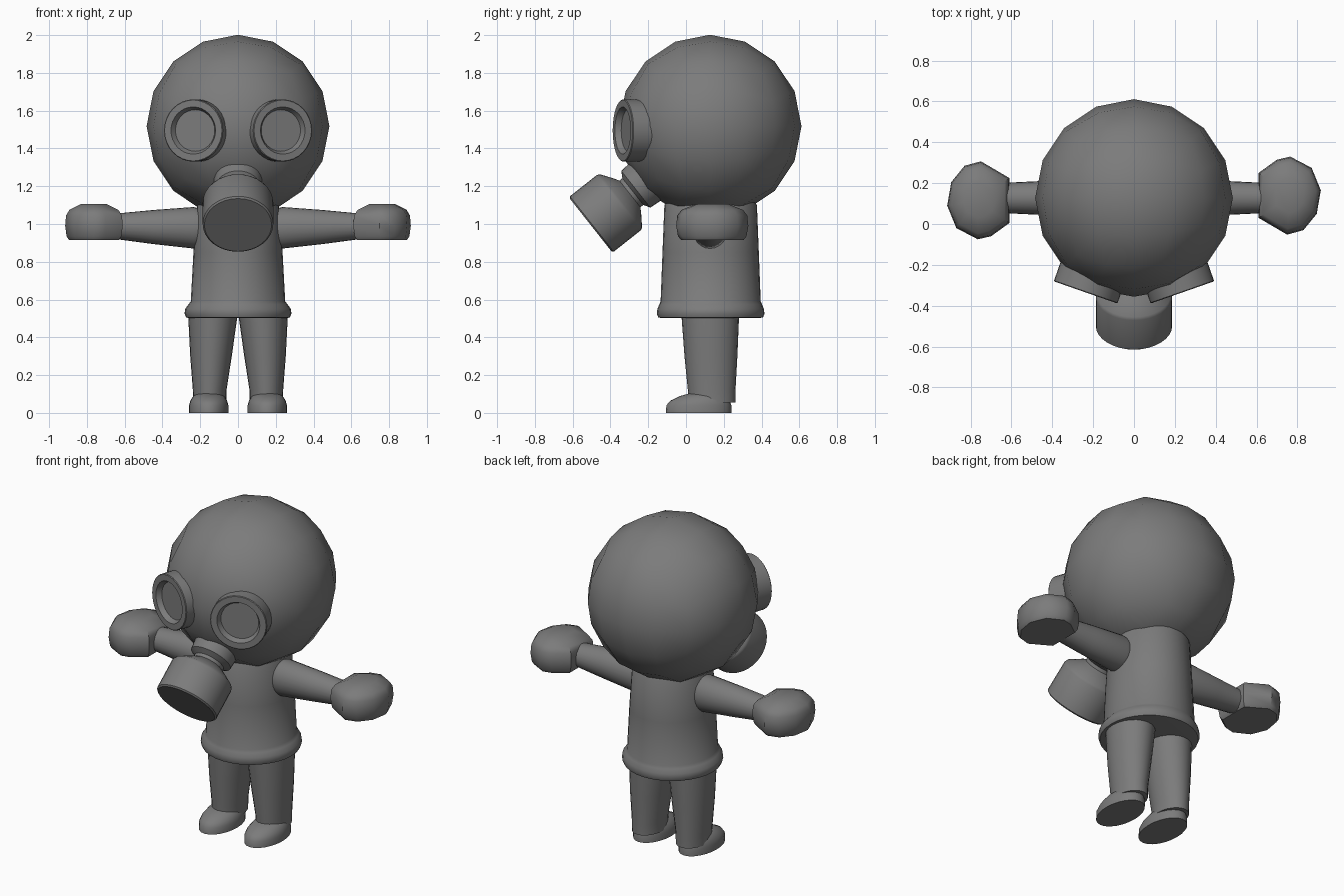
import bpy, bmesh, math
from mathutils import Vector

if "Cube" in bpy.data.objects:
    bpy.data.objects.remove(bpy.data.objects["Cube"])

grey = bpy.data.materials.new("charcoal grey")
grey.diffuse_color = (0.2, 0.2, 0.2, 1)
grey.use_nodes = True
grey.node_tree.nodes["Principled BSDF"].inputs["Base Color"].default_value = grey.diffuse_color
X, Y, Z = Vector((1, 0, 0)), Vector((0, 1, 0)), Vector((0, 0, 1))
MID = 0.1275  # depth of the body's centre line


def finish(name, bm, angle):
    bmesh.ops.recalc_face_normals(bm, faces=bm.faces[:])
    mesh = bpy.data.meshes.new(name)
    bm.to_mesh(mesh)
    bm.free()
    mesh.materials.append(grey)
    ob = bpy.data.objects.new(name, mesh)
    bpy.context.collection.objects.link(ob)
    bpy.ops.object.select_all(action='DESELECT')
    ob.select_set(True)
    bpy.context.view_layer.objects.active = ob
    bpy.ops.object.shade_smooth_by_angle(angle=math.radians(angle))
    return ob


def ellipse(center, u, v, ru, rv, n=24):
    return [Vector(center) + u * ru * math.cos(2 * math.pi * i / n)
            + v * rv * math.sin(2 * math.pi * i / n) for i in range(n)]


def loft(name, rings, angle=35):
    """Skin a closed solid through a series of rings."""
    bm = bmesh.new()
    vs = [[bm.verts.new(p) for p in r] for r in rings]
    n = len(vs[0])
    for a, b in zip(vs, vs[1:]):
        for i in range(n):
            j = (i + 1) % n
            bm.faces.new((a[i], a[j], b[j], b[i]))
    bm.faces.new(vs[0])
    bm.faces.new(vs[-1])
    return finish(name, bm, angle)


def turned(name, origin, axis, u, profile, n=32, angle=35):
    """Solid of revolution from (distance, radius) pairs along an axis."""
    v = axis.cross(u)
    return loft(name, [ellipse(Vector(origin) + axis * t, u, v, r, r, n)
                       for t, r in profile], angle)


# head: ball with sixteen sides round each main circle
bm = bmesh.new()
bmesh.ops.create_cube(bm, size=2)
bmesh.ops.subdivide_edges(bm, edges=bm.edges[:], cuts=3, use_grid_fill=True)
for v in bm.verts:
    d = Vector([math.tan(c * math.pi / 4) for c in v.co]).normalized()
    v.co = d * 0.484 + Vector((0, MID, 1.518))
finish("head", bm, 40)

# shirt with a rolled hem: (height, half width, half depth)
loft("shirt", [ellipse((0, MID + 0.003, z), X, Y, rx, ry, 32) for z, rx, ry in [
    (0.503, 0.262, 0.262), (0.505, 0.275, 0.277), (0.525, 0.283, 0.285),
    (0.55, 0.28, 0.282), (0.575, 0.262, 0.272), (0.59, 0.25, 0.265),
    (0.85, 0.236, 0.255), (1.1, 0.217, 0.245), (1.15, 0.19, 0.215)]], 50)

# breathing filter with canister, neck and flange
axis = Vector((0, 0.785, 0.62)).normalized()
turned("filter", (0, -0.505, 0.995), axis, X, [
    (0, 0.178), (0.008, 0.187), (0.19, 0.187), (0.205, 0.18), (0.25, 0.115),
    (0.265, 0.09), (0.285, 0.09), (0.305, 0.124), (0.38, 0.13)])

# hand outline seen from above
HAND = [(0.61, 0.03), (0.61, 0.25), (0.70, 0.315), (0.765, 0.33), (0.87, 0.275),
        (0.915, 0.165), (0.895, 0.05), (0.83, -0.03), (0.75, -0.052)]

for s, side in ((1, "left"), (-1, "right")):
    # goggle with recessed lens
    n = Vector((0.33 * s, -0.944, 0)).normalized()
    turned("goggle_" + side, (0.237 * s, -0.335, 1.495), n, Z, [
        (-0.14, 0.165), (-0.004, 0.165), (0, 0.161), (0, 0.125),
        (-0.03, 0.11)])

    # leg tapering to the ankle: (height, x, y, half width, half depth)
    loft("leg_" + side, [ellipse((x * s, y, z), X, Y, rx, ry) for z, x, y, rx, ry in [
        (0.055, 0.15, 0.138, 0.088, 0.123), (0.12, 0.15, 0.136, 0.089, 0.126),
        (0.3, 0.143, 0.132, 0.11, 0.14), (0.54, 0.132, 0.128, 0.133, 0.154)]])

    # rounded shoe with a flat sole
    loft("shoe_" + side, [ellipse((0.155 * s, y, z), X, Y, rx, ry) for z, y, rx, ry in [
        (0, 0.067, 0.104, 0.173), (0.04, 0.068, 0.104, 0.172),
        (0.065, 0.075, 0.097, 0.157), (0.088, 0.09, 0.083, 0.125),
        (0.104, 0.105, 0.06, 0.085)]], 45)

    # arm tapering to the wrist: (x, height, half depth, half height)
    loft("arm_" + side, [ellipse((x * s, MID, z), Y, Z, ry, rz) for x, z, ry, rz in [
        (0.17, 0.98, 0.06, 0.07), (0.195, 0.98, 0.088, 0.1), (0.235, 0.98, 0.096, 0.11),
        (0.45, 0.984, 0.083, 0.09), (0.66, 0.988, 0.073, 0.066)]])

    # mitten-like hand; the other side is turned half way round
    c = Vector((0.765, 0.14))
    rings = []
    for z, k in [(0.916, 0.87), (0.935, 0.95), (0.99, 1), (1.045, 0.97),
                 (1.075, 0.85), (1.105, 0.45)]:
        pts = [c + (Vector(p) - c) * k for p in HAND]
        rings.append([Vector((p.x * s, MID + (p.y - MID) * s, z)) for p in pts])
    loft("hand_" + side, rings, 42)
